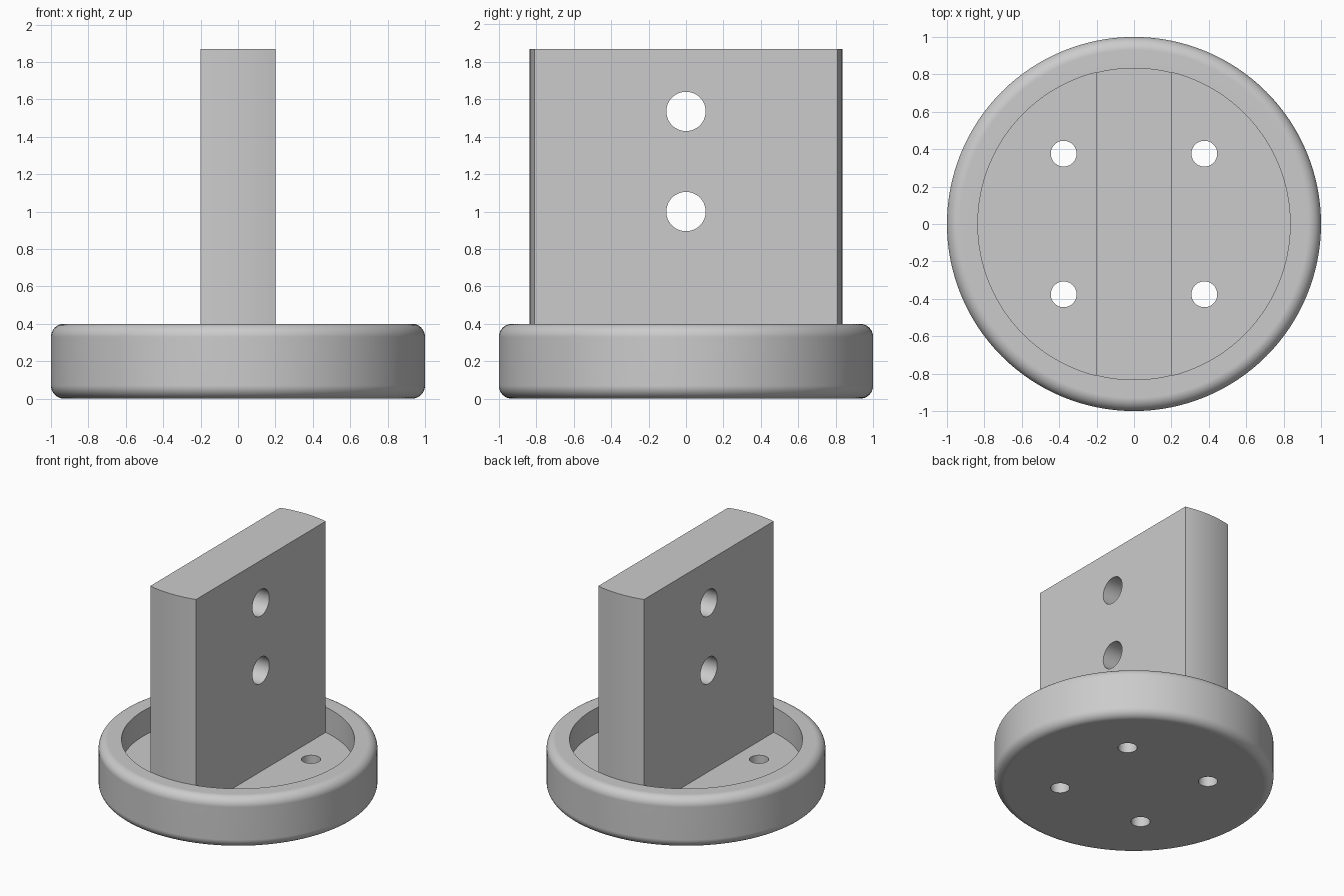
import bpy, bmesh, math
from mathutils import Matrix, Vector

default_cube = bpy.data.objects.get("Cube")
if default_cube:
    bpy.data.objects.remove(default_cube, do_unlink=True)

SEGMENTS = 128
BASE_R, BASE_H, FILLET = 1.0, 0.4, 0.07
RECESS_R, FLOOR_Z = 0.835, 0.2
HALF_THICK, TOP_Z = 0.2, 1.87

grey = bpy.data.materials.new("plain grey")
grey.use_nodes = True
colour = (0.6, 0.6, 0.6, 1.0)
grey.diffuse_color = colour
grey.node_tree.nodes["Principled BSDF"].inputs["Base Color"].default_value = colour


def add_object(name, bm):
    bmesh.ops.recalc_face_normals(bm, faces=bm.faces)
    mesh = bpy.data.meshes.new(name)
    bm.to_mesh(mesh)
    bm.free()
    mesh.materials.append(grey)
    obj = bpy.data.objects.new(name, mesh)
    bpy.context.collection.objects.link(obj)
    return obj


def drill(obj, centres, radius, depth, rotation):
    """Cut round holes through an object, then remove the cutter."""
    bm = bmesh.new()
    for centre in centres:
        bmesh.ops.create_cone(bm, cap_ends=True, segments=48, radius1=radius,
                              radius2=radius, depth=depth,
                              matrix=Matrix.Translation(centre) @ rotation)
    cutter = add_object("hole_cutter", bm)
    cutter.hide_render = True
    mod = obj.modifiers.new("holes", 'BOOLEAN')
    mod.operation, mod.solver, mod.object = 'DIFFERENCE', 'EXACT', cutter
    select(obj)
    bpy.ops.object.modifier_apply(modifier=mod.name)
    bpy.data.objects.remove(cutter, do_unlink=True)


def select(obj):
    bpy.ops.object.select_all(action='DESELECT')
    obj.select_set(True)
    bpy.context.view_layer.objects.active = obj


def smooth(obj):
    select(obj)
    bpy.ops.object.shade_smooth_by_angle(angle=math.radians(30))
    weighted = obj.modifiers.new("flat caps", 'WEIGHTED_NORMAL')
    weighted.keep_sharp = True


def fillet(centre_z, start):
    """Quarter-round profile points at the outer edge of the base."""
    return [Vector((BASE_R - FILLET + FILLET * math.cos(a), 0,
                    centre_z + FILLET * math.sin(a)))
            for a in (start + math.pi / 2 * i / 10 for i in range(11))]


# Round dish: rounded outer edges and a recessed floor
profile = [Vector((0, 0, 0))]
profile += fillet(FILLET, -math.pi / 2)
profile += fillet(BASE_H - FILLET, 0)
profile += [Vector((RECESS_R, 0, BASE_H)), Vector((RECESS_R, 0, FLOOR_Z)),
            Vector((0, 0, FLOOR_Z))]
bm = bmesh.new()
verts = [bm.verts.new(p) for p in profile]
edges = [bm.edges.new(pair) for pair in zip(verts, verts[1:])]
bmesh.ops.spin(bm, geom=verts + edges, cent=(0, 0, 0), axis=(0, 0, 1),
               angle=math.tau, steps=SEGMENTS, use_merge=True)
bmesh.ops.remove_doubles(bm, verts=bm.verts, dist=1e-4)
base = add_object("round_base", bm)

# Four screw holes through the floor
drill(base, [(sx * 0.376, sy * 0.376, 0.1) for sx in (-1, 1) for sy in (-1, 1)],
      0.069, 0.6, Matrix.Identity(4))
smooth(base)

# Upright plate whose ends follow the recess wall
half_angle = math.asin(HALF_THICK / RECESS_R)
bm = bmesh.new()
outline = []
for middle in (-math.pi / 2, math.pi / 2):
    for i in range(17):
        a = middle + half_angle * (i / 8 - 1)
        outline.append(bm.verts.new((RECESS_R * math.cos(a),
                                     RECESS_R * math.sin(a), FLOOR_Z - 0.05)))
face = bm.faces.new(outline)
top = bmesh.ops.extrude_face_region(bm, geom=[face])["geom"]
bmesh.ops.translate(bm, vec=(0, 0, TOP_Z - FLOOR_Z + 0.05),
                    verts=[g for g in top if isinstance(g, bmesh.types.BMVert)])
plate = add_object("upright_plate", bm)

# Two pin holes through the plate
drill(plate, [(0, 0, 1.0), (0, 0, 1.535)], 0.105, 1.0,
      Matrix.Rotation(math.pi / 2, 4, 'Y'))
smooth(plate)
